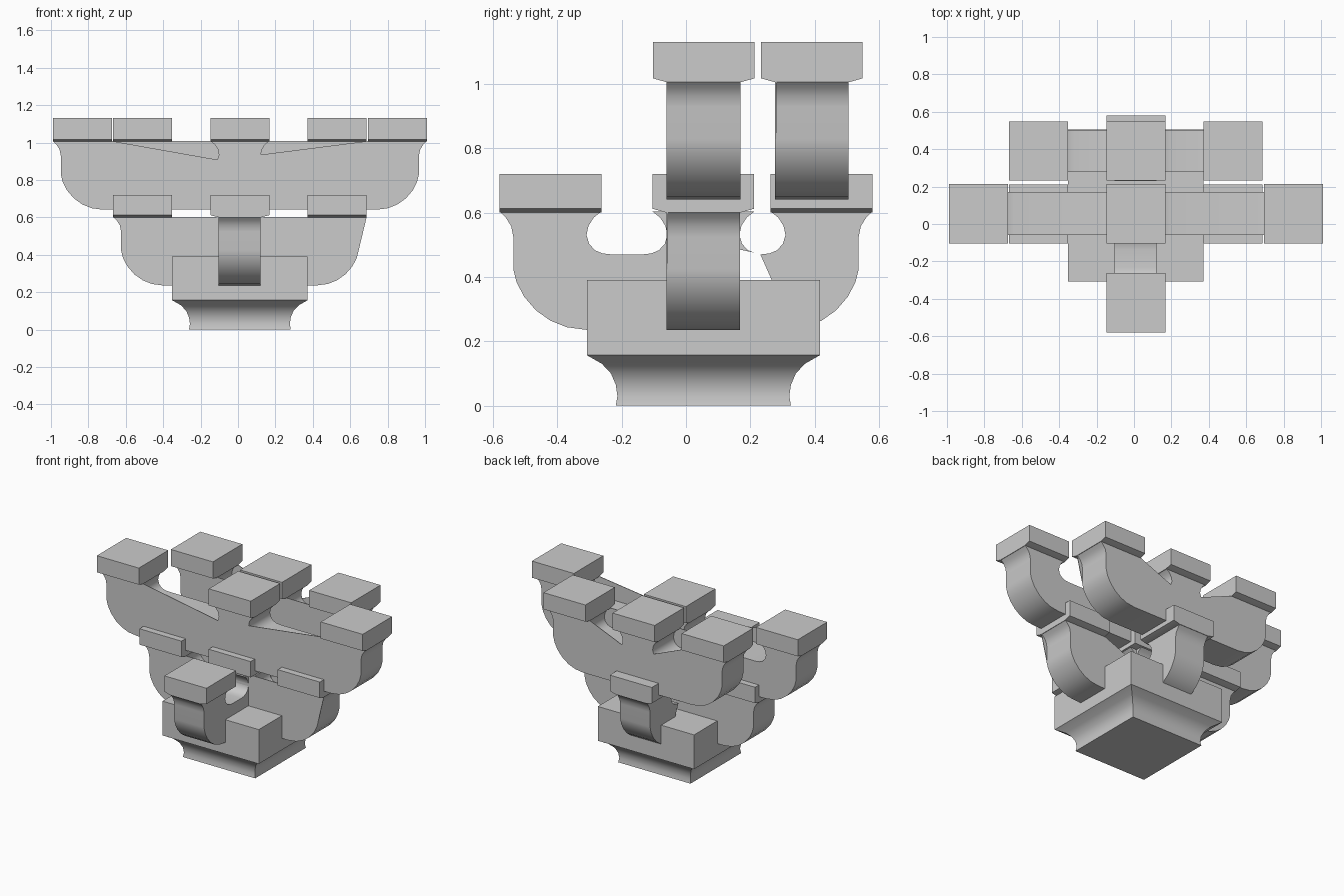
import bpy, bmesh

cube = bpy.data.objects.get("Cube")
if cube:
    bpy.data.objects.remove(cube, do_unlink=True)

grey = bpy.data.materials.new("plain grey")
grey.use_nodes = True
grey.diffuse_color = (0.6, 0.6, 0.6, 1)
grey.node_tree.nodes["Principled BSDF"].inputs["Base Color"].default_value = (0.6, 0.6, 0.6, 1)

CX, CY = 0.01, 0.054          # centre of the bracket set
LOW, HIGH = 0.603, 1.008      # tops of the two arm tiers
HALF = 0.158                  # half width of a bearing block


def finish(name, bm):
    bmesh.ops.recalc_face_normals(bm, faces=bm.faces)
    mesh = bpy.data.meshes.new(name)
    bm.to_mesh(mesh)
    bm.free()
    obj = bpy.data.objects.new(name, mesh)
    bpy.context.collection.objects.link(obj)
    mesh.materials.append(grey)
    bpy.ops.object.select_all(action='DESELECT')
    obj.select_set(True)
    bpy.context.view_layer.objects.active = obj
    bpy.ops.object.shade_smooth_by_angle(angle=0.6)
    return obj


def loft(name, cx, cy, rings):
    """Stack of rectangles (half x, half y, z)."""
    bm = bmesh.new()
    loops = [[bm.verts.new((cx + sx * hx, cy + sy * hy, z))
              for sx, sy in ((-1, -1), (1, -1), (1, 1), (-1, 1))] for hx, hy, z in rings]
    for a, b in zip(loops, loops[1:]):
        for i in range(4):
            j = (i + 1) % 4
            bm.faces.new((a[i], a[j], b[j], b[i]))
    bm.faces.new(loops[0])
    bm.faces.new(loops[-1])
    return finish(name, bm)


def prism(name, points, along, start, end):
    """Side profile pushed through along x or y."""
    bm = bmesh.new()
    rows = [[bm.verts.new((d, p, z) if along == 'x' else (p, d, z)) for p, z in points]
            for d in (start, end)]
    n = len(points)
    for i in range(n):
        j = (i + 1) % n
        bm.faces.new((rows[0][i], rows[0][j], rows[1][j], rows[1][i]))
    bm.faces.new(rows[0])
    bm.faces.new(rows[1])
    return finish(name, bm)


# Profile pieces, as offsets from a block centre and the arm top
OUTER = [(HALF, 0), (.138, -.02), (.122, -.045), (.115, -.08), (.115, -.18), (.105, -.22),
         (.082, -.264), (.045, -.307), (0, -.339), (-.05, -.359), (-.11, -.367)]
INNER = [(HALF, 0), (.135, -.018), (.118, -.044), (.112, -.073), (.12, -.1),
         (.138, -.12), (.162, -.13), (.19, -.133)]


def place(offsets, centre, top, side=1):
    return [(centre + side * p, top + z) for p, z in offsets]


def x_arm_profile(reach, top):
    left, right = CX - reach, CX + reach
    return (place(OUTER, left, top, -1) + place(OUTER, right, top)[::-1]
            + place(INNER, right, top, -1) + place(INNER, CX, top)[::-1]
            + place(INNER, CX, top, -1) + place(INNER, left, top)[::-1])


def block(name, x, y, top, height, slim_x, slim_y):
    low = (HALF - slim_x, HALF - slim_y, top - .003)
    loft(name, x, y, [low, (HALF, HALF, top + .009), (HALF, HALF, height)])


# Base block with a hollow-curved foot
foot = [(.272, 0), (.267, .03), (.272, .065), (.287, .1), (.315, .13), (.362, .157), (.362, .39)]
loft("base_block", CX, CY, [(h, h, z) for h, z in foot])

# Arms running left to right: name, reach, top, front, back
ARMS = [("lower_cross_arm", .52, LOW, -.06, .167),
        ("upper_long_arm", .842, HIGH, -.06, .17),
        ("upper_back_arm", .52, HIGH, .277, .505)]
THIN = .004
for name, reach, top, front, back in ARMS:
    prism(name, x_arm_profile(reach, top), 'y', front, back)
    tag = "lower" if top == LOW else "upper"
    end = .72 if top == LOW else 1.13
    mid = (front + back) / 2
    for side, label in ((-1, "right"), (0, "middle"), (1, "left")):
        slim = .045 if tag == "lower" and side == 0 else 0
        block(f"{name}_{label}_block", CX + side * reach, mid, top, end, slim, .043)
        if side == 0:
            continue
        # Thin webs closing the hollows beside the middle block
        near, far = place(INNER, CX, top, side), place(INNER, CX + side * reach, top, -side)
        slope = near[4:] + far[::-1]
        if name == "upper_long_arm":
            web = slope if side < 0 else near[3:] + far[::-1]
            prism(f"{name}_{label}_web", web, 'y', front, front + THIN)
        else:
            prism(f"{name}_{label}_front_web", near + far[::-1], 'y', front, front + THIN)
            prism(f"{name}_{label}_back_web", slope, 'y', back - THIN, back)
    if name != "upper_long_arm":
        prism(f"{name}_end_web", place(OUTER[:5], CX + reach, top), 'y', front, front + THIN)

# Front arm, running from the middle to the front
FRONT, BACK = CY - .475, CY + .367
middle_back = [(.167, LOW - .367), (.167, .485), (.215, .475)] + place(INNER[:6], CY, LOW)[::-1]
prism("front_arm", place(OUTER, FRONT, LOW, -1) + middle_back
      + place(INNER, CY, LOW, -1) + place(INNER, FRONT, LOW)[::-1], 'x', -.105, .12)

# Back arm, a separate piece with a slanted inner edge
prism("back_arm", place(OUTER, BACK, LOW) + [(.335, LOW - .367)]
      + place(INNER, BACK, LOW, -1)[::-1], 'x', -.105, .12)
for label, y in (("front", FRONT), ("back", BACK)):
    block(f"{label}_arm_block", CX, y, LOW, .72, .045, 0)
